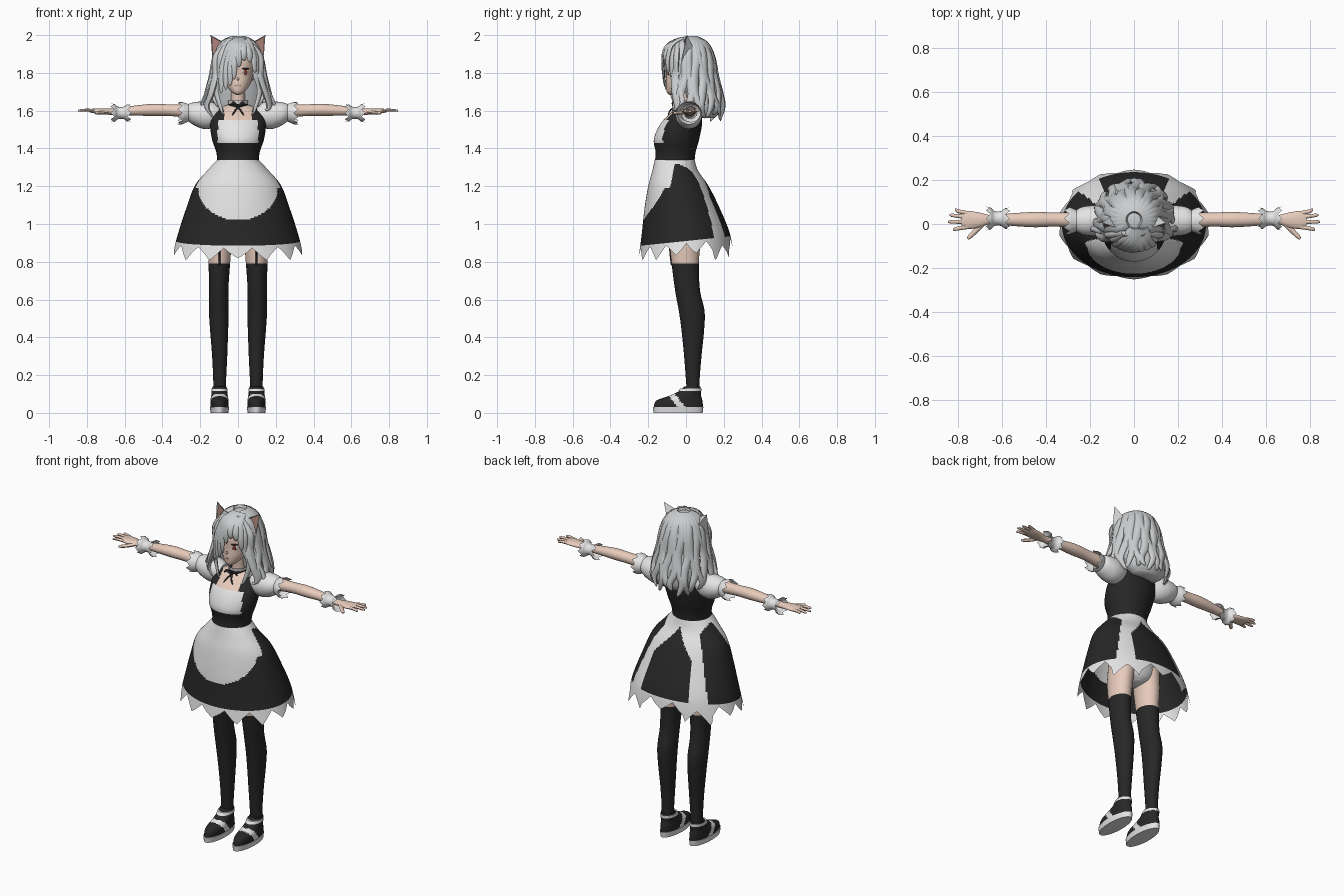
import bpy, bmesh, random
from math import sin, cos, pi, radians, degrees, atan2, sqrt
from mathutils import Vector, Matrix

random.seed(4)
if "Cube" in bpy.data.objects:
    bpy.data.objects.remove(bpy.data.objects["Cube"])


def material(name, *rgb):
    m = bpy.data.materials.new(name)
    m.use_nodes = True
    m.diffuse_color = (*rgb, 1)
    m.node_tree.nodes["Principled BSDF"].inputs["Base Color"].default_value = (*rgb, 1)
    return m


WHITE = material("white cloth", .78, .78, .78)
BLACK = material("black cloth", .02, .02, .02)
SKIN = material("skin", .8, .6, .5)
HAIR = material("silver hair", .6, .61, .62)
PINK = material("inner ear", .36, .2, .17)
EYE = material("red brown eye", .25, .04, .03)


def curve(rows, k=6):
    """Smooth interpolation through rows of numbers."""
    rows = [Vector(r) for r in rows]
    out = []
    for i in range(len(rows) - 1):
        a, b, c, d = (rows[min(max(i + o, 0), len(rows) - 1)] for o in (-1, 0, 1, 2))
        for j in range(k):
            t = j / k
            out.append(b + (c - a) * (t / 2) + (a * 2 - b * 5 + c * 4 - d) * (t * t / 2)
                       + (b * 3 - a - c * 3 + d) * (t ** 3 / 2))
    return out + [rows[-1]]


def sweep(bm, rings, n=32, caps=True):
    """Join elliptical rings given as centre and two half axes."""
    loops = [[bm.verts.new(c + u * cos(2 * pi * j / n) + v * sin(2 * pi * j / n))
              for j in range(n)] for c, u, v in rings]
    for p, q in zip(loops, loops[1:]):
        for j in range(n):
            bm.faces.new((p[j], p[j - 1], q[j - 1], q[j]))
    if caps:
        bm.faces.new(loops[0])
        bm.faces.new(loops[-1])
    return loops


def finish(name, bm, mats, rule=None, angle=50):
    bmesh.ops.recalc_face_normals(bm, faces=bm.faces)
    me = bpy.data.meshes.new(name)
    if rule:
        for f in bm.faces:
            f.material_index = rule(f.calc_center_median())
    bm.to_mesh(me)
    bm.free()
    for m in mats:
        me.materials.append(m)
    ob = bpy.data.objects.new(name, me)
    bpy.context.collection.objects.link(ob)
    bpy.ops.object.select_all(action='DESELECT')
    ob.select_set(True)
    bpy.context.view_layer.objects.active = ob
    bpy.ops.object.shade_smooth_by_angle(angle=radians(angle))
    return ob


def upright(name, rows, mats, rule=None, k=6, n=32, caps=True):
    """Rows: z, x, y, half width, half depth."""
    bm = bmesh.new()
    sweep(bm, [(Vector((x, y, z)), Vector((a, 0, 0)), Vector((0, b, 0)))
               for z, x, y, a, b in curve(rows, k)], n, caps)
    return finish(name, bm, mats, rule)


def sideways(name, s, rows, mat, n=24, frills=(), caps=True):
    """Rows: x, y, z, half depth, half height; frills zigzag the given end rings."""
    bm = bmesh.new()
    loops = sweep(bm, [(Vector((s * x, y, z)), Vector((0, a, 0)), Vector((0, 0, b)))
                       for x, y, z, a, b in curve(rows, 4)], n, caps)
    for end, shift in frills:
        for v in loops[end][::2]:
            v.co.x += s * shift
    return finish(name, bm, [mat])


def strand(bm, pts, width, thick, side, k=5, n=8, tip=.08):
    """Tapered lock or finger along a path."""
    path = curve(pts, k)
    side = Vector(side).normalized()
    rings = []
    for i, p in enumerate(path):
        t = i / (len(path) - 1)
        along = (path[min(i + 1, len(path) - 1)] - path[max(i - 1, 0)]).normalized()
        f = tip + (1 - tip) * sqrt(max(0, 1 - t ** 3))
        rings.append((p, side * width * f, along.cross(side).normalized() * thick * f))
    sweep(bm, rings, n)


def blob(name, centre, size, mat, turn=0):
    bm = bmesh.new()
    bmesh.ops.create_uvsphere(bm, u_segments=16, v_segments=10, radius=1, matrix=Matrix.Translation(centre)
                              @ Matrix.Rotation(turn, 4, 'Z') @ Matrix.Diagonal((*size, 1)))
    return finish(name, bm, [mat])


# Bodice with bib and open neckline
def bodice_rule(c):
    if c.z > 1.615 or (c.z > 1.55 and c.y < -.01 and abs(c.x) < .075):
        return 2
    return 1 if c.y < -.06 and abs(c.x) < .108 and 1.43 < c.z < 1.55 else 0


upright("bodice", [(1.33, 0, -.06, .11, .105), (1.38, 0, -.055, .115, .106), (1.45, 0, -.05, .138, .12),
                   (1.53, 0, -.025, .148, .11), (1.59, 0, 0, .135, .08), (1.63, 0, .005, .06, .045)],
        [BLACK, WHITE, SKIN], bodice_rule, 10, 72)
upright("neck", [(1.58, 0, .005, .05, .045), (1.64, 0, .005, .037, .038), (1.75, 0, 0, .037, .038)], [SKIN])
upright("collar", [(1.605, 0, 0, .066, .062), (1.625, 0, 0, .05, .05), (1.655, 0, 0, .054, .054)], [WHITE], caps=False)
upright("choker", [(1.62, 0, 0, .052, .052), (1.635, 0, 0, .052, .053)], [BLACK])
bm = bmesh.new()
for s in (1, -1):
    strand(bm, [(0, -.062, 1.62), (s * .025, -.072, 1.64), (s * .045, -.07, 1.625)], .009, .004, (0, 0, 1))
    strand(bm, [(0, -.062, 1.62), (s * .015, -.085, 1.6), (s * .03, -.095, 1.575)], .006, .004, (1, 0, 0))
finish("neck_ribbon", bm, [BLACK])

# Skirt with apron, sash tails and ragged hem
SHAPE = curve([(1.34, -.06, .11, .105), (1.28, -.057, .165, .122), (1.2, -.04, .23, .16),
               (1.08, -.02, .275, .2), (.94, 0, .32, .235), (.8, 0, .355, .255)], 12)


def skirt_point(a, z):
    i = next((i for i in range(1, len(SHAPE)) if SHAPE[i][0] <= z), len(SHAPE) - 1)
    p, q = SHAPE[i - 1], SHAPE[i]
    _, cy, rx, ry = p.lerp(q, (p[0] - z) / (p[0] - q[0]))
    return Vector((rx * sin(a), cy - ry * cos(a), z))


def skirt_rule(a, x, z):
    a = abs(a)
    if z > 1.315:
        return 1
    if z < 1.19:
        apron = a < 90 and (x / .21) ** 2 + ((z - 1.19) / .17) ** 2 < 1
    else:
        apron = a < 72 + (z - 1.19) * 145
    outer = 128 + (z - .94) * 30 - 35 * (max(0, z - 1.26) / .055) ** 2
    inner = 151 + max(0, z - 1.15) * 190
    return int(apron or outer < a < inner)


bm = bmesh.new()
COLS, ROWS = 168, 56
grid = []
for j in range(COLS):
    a = 2 * pi * j / COLS - pi
    edge = .885 + .025 * (1 - cos(a))
    spike = abs((j / COLS * 14) % 1 - .5) * 2
    drop = .012 + (.055 + .02 * sin(5 * a) ** 2) * spike + (.03 if 125 < abs(degrees(a)) < 155 else 0)
    heights = [1.34 + (edge - 1.34) * i / ROWS for i in range(ROWS + 1)] + [edge - drop / 2, edge - drop]
    grid.append([bm.verts.new(skirt_point(a, z)) for z in heights])
for j in range(COLS):
    p, q = grid[j], grid[(j + 1) % COLS]
    mid = 360 * (j + .5) / COLS - 180
    for i in range(ROWS + 2):
        f = bm.faces.new((p[i], q[i], q[i + 1], p[i + 1]))
        c = f.calc_center_median()
        f.material_index = 1 if i >= ROWS else skirt_rule(mid, c.x, c.z)
finish("skirt", bm, [BLACK, WHITE])
upright("briefs", [(1.15, 0, -.03, .11, .1), (1.02, 0, -.01, .15, .1), (.95, 0, 0, .1, .08), (.92, 0, 0, .03, .05)],
        [WHITE])

for s, tag in ((1, "left"), (-1, "right")):
    # Leg with stocking and garter
    legs = [(1.02, .085, 0, .07, .085), (.9, .096, -.005, .064, .082), (.79, .099, -.004, .057, .072),
            (.65, .102, .008, .051, .066), (.54, .102, .03, .052, .068), (.44, .1, .036, .048, .06),
            (.3, .097, .036, .04, .046), (.17, .097, .036, .034, .036), (.09, .097, .04, .034, .034)]
    upright(tag + "_leg", [(z, s * x, *r) for z, x, *r in legs], [SKIN, BLACK], lambda c: int(c.z < .79), 8)
    upright(tag + "_garter", [(.95, s * .097, -.084, .005, .006), (.86, s * .097, -.083, .005, .006),
                              (.78, s * .099, -.074, .006, .006)], [BLACK], n=8)

    # Shoe with pale side panel, strap and sole
    shoe = [(.03, .098, -.04, .048, .13), (.065, .098, -.035, .048, .122), (.09, .098, -.005, .044, .085),
            (.115, .098, .022, .041, .058), (.14, .098, .034, .037, .042)]
    upright(tag + "_shoe", [(z, s * x, *r) for z, x, *r in shoe], [BLACK, WHITE],
            lambda c: int(abs(c.y + c.z * .8) < .02 and c.z < .1), 8, 64)
    upright(tag + "_sole", [(0, s * .098, -.042, .047, .13), (.032, s * .098, -.042, .051, .134)], [WHITE], k=1)
    upright(tag + "_strap", [(.115, s * .098, .02, .043, .062), (.13, s * .098, .026, .042, .056)], [WHITE], k=1)

    # Puff sleeve, arm and cuff
    sideways(tag + "_sleeve", s, [(.1, .01, 1.58, .05, .045), (.14, .012, 1.577, .066, .07), (.19, .015, 1.577, .07, .072),
                                  (.24, .015, 1.585, .062, .058), (.265, .015, 1.59, .046, .044)], WHITE)
    sideways(tag + "_sleeve_frill", s, [(.255, .015, 1.59, .046, .044), (.275, .015, 1.588, .055, .052),
                                        (.295, .015, 1.587, .063, .06)], WHITE, 18, [(-1, .025)], False)
    sideways(tag + "_arm", s, [(.2, .015, 1.595, .04, .04), (.35, .02, 1.602, .032, .031), (.45, .02, 1.604, .035, .032),
                               (.55, .02, 1.6, .029, .026), (.65, .02, 1.593, .021, .018), (.7, .018, 1.596, .033, .016),
                               (.75, .018, 1.598, .041, .014), (.785, .02, 1.6, .036, .009)], SKIN)
    sideways(tag + "_cuff", s, [(.585, .025, 1.588, .05, .048), (.605, .025, 1.588, .034, .033), (.635, .025, 1.588, .034, .033),
                                (.655, .025, 1.588, .054, .05)], WHITE, 16, [(0, -.02), (-1, .02)], False)
    bm = bmesh.new()
    for y, reach, fan in ((-.014, .825, -.012), (.01, .848, 0), (.031, .84, .01), (.05, .815, .016)):
        strand(bm, [(s * .76, y, 1.6), (s * .8, y + fan / 2, 1.603), (s * reach, y + fan, 1.6)],
               .0095, .008, (0, 1, 0), 4, 8, .4)
    strand(bm, [(s * .69, 0, 1.594), (s * .725, -.035, 1.588), (s * .758, -.068, 1.588)], .012, .01, (s, 1, 0), 4, 8, .4)
    finish(tag + "_fingers", bm, [SKIN])

    # Cat ear with inset lining
    bm = bmesh.new()
    outer, inner, back, tip = (bm.verts.new((s * x, y, z)) for x, y, z in
                               ((.135, -.025, 1.86), (.055, -.025, 1.95), (.09, .05, 1.91), (.145, .005, 2)))
    front = bm.faces.new((outer, inner, tip))
    for trio in ((inner, back, tip), (back, outer, tip), (outer, back, inner)):
        bm.faces.new(trio)
    bmesh.ops.recalc_face_normals(bm, faces=bm.faces)
    bmesh.ops.inset_individual(bm, faces=[front], thickness=.008, depth=-.006)
    front.material_index = 1
    finish(tag + "_cat_ear", bm, [HAIR, PINK], angle=30)

    # Eye
    blob(tag + "_eye_white", (s * .04, -.09, 1.805), (.018, .004, .016), WHITE, s * .45)
    blob(tag + "_iris", (s * .04, -.093, 1.805), (.011, .004, .016), EYE, s * .45)
    blob(tag + "_lash", (s * .041, -.093, 1.822), (.021, .004, .004), BLACK, s * .45)

# Head
upright("head", [(1.683, 0, -.075, .008, .012), (1.7, 0, -.058, .036, .044), (1.74, 0, -.033, .064, .073),
                 (1.79, 0, -.01, .079, .093), (1.86, 0, 0, .088, .1), (1.93, 0, .01, .07, .08),
                 (1.965, 0, .01, .02, .02)], [SKIN])
blob("nose", (0, -.107, 1.768), (.006, .008, .008), SKIN)
blob("mouth", (0, -.105, 1.732), (.012, .004, .002), PINK)

# Hair cap and inner mass
bm = bmesh.new()
bmesh.ops.create_uvsphere(bm, u_segments=32, v_segments=20, radius=1, matrix=Matrix.Translation((0, .02, 1.856))
                          @ Matrix.Diagonal((.118, .132, .128, 1)))
bmesh.ops.delete(bm, geom=[v for v in bm.verts if v.co.y < -.03 and v.co.z < 1.9], context='VERTS')
finish("hair_cap", bm, [HAIR])
upright("hair_mass", [(1.87, 0, .05, .1, .09), (1.78, 0, .07, .12, .095), (1.69, 0, .09, .135, .095),
                      (1.6, 0, .1, .12, .08), (1.56, 0, .1, .08, .05)], [HAIR])

# Wavy locks around the sides and back
bm = bmesh.new()
for i in range(-9, 10):
    a = radians(13 * i)
    end = 1.535 + random.random() * .05 + (.02 if abs(i) > 6 else 0)
    pts = []
    for step, (z, r) in enumerate(((1.98, .03), (1.95, .085), (1.88, .12), (1.78, .14),
                                   (1.69, .165), (1.62, .178), (end, .15 + .03 * random.random()))):
        b = a + .1 * sin(step * 1.9 + i * 2.3) * (step > 1)
        pts.append((r * sin(b), .02 + r * cos(b), z))
    strand(bm, pts, .028, .017, (cos(a), -sin(a), 0))
finish("back_locks", bm, [HAIR])

# Fringe swept over one eye, and locks framing the face
bm = bmesh.new()
for x, z in ((-.02, 1.765), (-.04, 1.73), (-.062, 1.71), (-.085, 1.69), (.004, 1.83), (.03, 1.865), (.06, 1.855), (.085, 1.8)):
    y = -.122 * sqrt(1 - (x / .14) ** 2)
    strand(bm, [(.02 + .3 * x, -.02, 1.982), (.01 + .65 * x, y * .8, 1.945), (x, y, (1.94 + z) / 2),
                (x * 1.05, y + .003, z)], .021, .01, (1, x * 6, 0))
for s in (1, -1):
    for x, y, end in ((.09, -.07, 1.58), (.115, -.05, 1.62)):
        strand(bm, [(s * .04, -.04, 1.975), (s * x, y, 1.89), (s * (x + .005), y, 1.79), (s * (x + .025), y + .015, 1.7),
                    (s * (x - .01), y, end)], .02, .014, (1, s * .6, 0))
    strand(bm, [(s * .12, -.02, 1.8), (s * .15, -.03, 1.72), (s * .185, -.02, 1.65), (s * .195, -.03, 1.61)],
           .016, .012, (.3, 1, 0))
finish("fringe_locks", bm, [HAIR])
